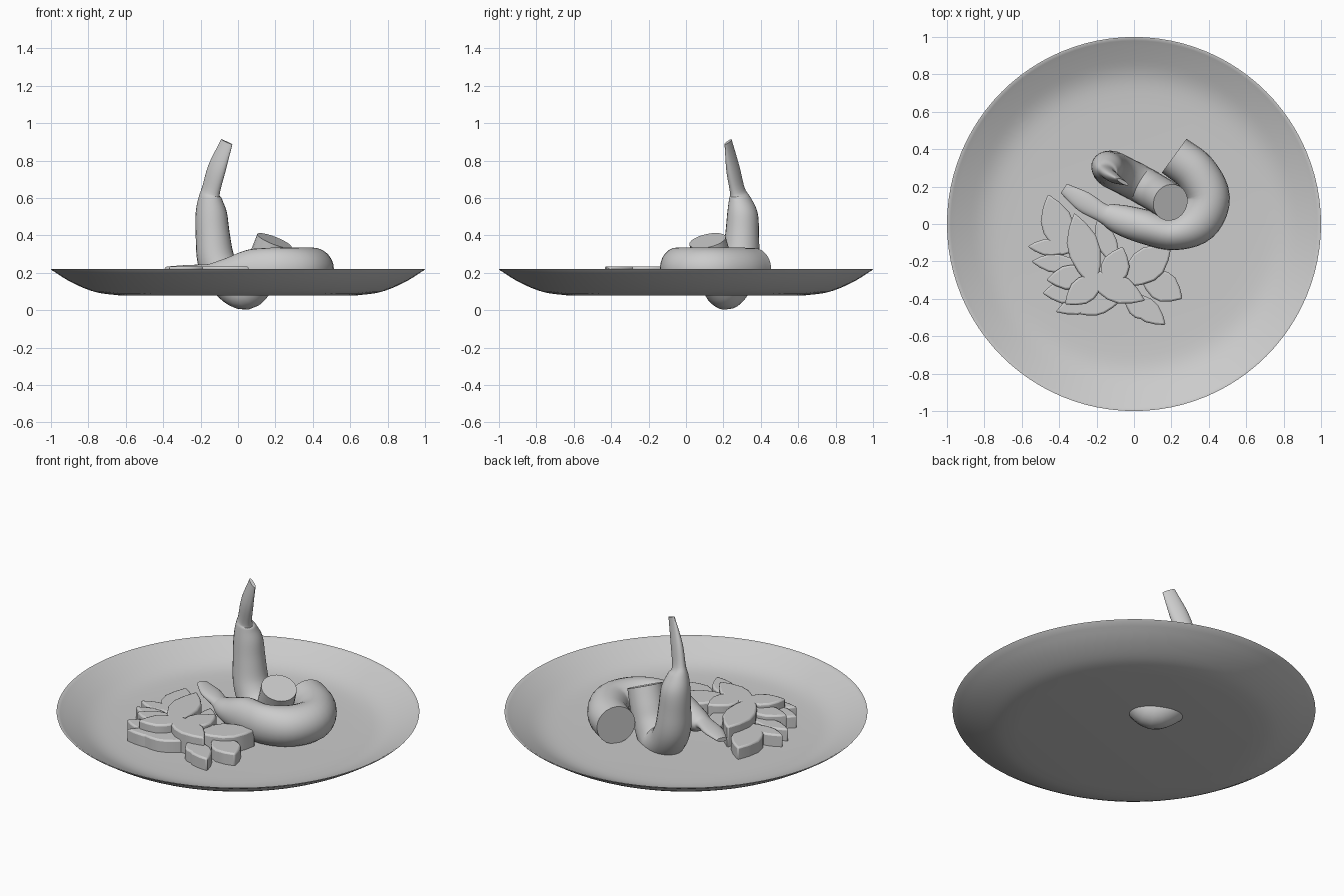
import bpy, bmesh
from math import sin, cos, pi, radians
from mathutils import Vector

if "Cube" in bpy.data.objects:
    bpy.data.objects.remove(bpy.data.objects["Cube"])

grey = bpy.data.materials.new("light_grey")
grey.use_nodes = True
colour = (0.6, 0.6, 0.6, 1)
grey.diffuse_color = colour
grey.node_tree.nodes["Principled BSDF"].inputs["Base Color"].default_value = colour


def finish(bm, name, angle=40):
    bmesh.ops.recalc_face_normals(bm, faces=bm.faces)
    mesh = bpy.data.meshes.new(name)
    bm.to_mesh(mesh)
    bm.free()
    mesh.materials.append(grey)
    ob = bpy.data.objects.new(name, mesh)
    bpy.context.collection.objects.link(ob)
    bpy.ops.object.select_all(action="DESELECT")
    ob.select_set(True)
    bpy.context.view_layer.objects.active = ob
    bpy.ops.object.shade_smooth_by_angle(angle=radians(angle))
    return ob


def spline(rows, steps):
    """Catmull-Rom interpolation through rows of equal length."""
    rows = [Vector(r) for r in rows]
    pts = [rows[0] * 2 - rows[1]] + rows + [rows[-1] * 2 - rows[-2]]
    out = []
    for a, b, c, d in zip(pts, pts[1:], pts[2:], pts[3:]):
        for k in range(steps):
            t = k / steps
            out.append((b * 2 + (c - a) * t + (a * 2 - b * 5 + c * 4 - d) * t**2
                        + (b * 3 - a - c * 3 + d) * t**3) / 2)
    return out + [rows[-1]]


def tube(name, rows, normal, steps=5, sides=24):
    """Sweep an ellipse along rows of x, y, z, in-plane radius, normal radius."""
    path = spline(rows, steps)
    pos = [Vector(p[:3]) for p in path]
    up = Vector(normal).normalized()
    bm = bmesh.new()
    rings = []
    for i, p in enumerate(path):
        t = pos[min(i + 1, len(pos) - 1)] - pos[max(i - 1, 0)]
        side = up.cross(t).normalized()
        rings.append([bm.verts.new(pos[i] + side * p[3] * cos(2 * pi * k / sides)
                                   + up * p[4] * sin(2 * pi * k / sides))
                      for k in range(sides)])
    for r, s in zip(rings, rings[1:]):
        for k in range(sides):
            n = (k + 1) % sides
            bm.faces.new((r[k], r[n], s[n], s[k]))
    bm.faces.new(rings[0])
    bm.faces.new(rings[-1])
    return finish(bm, name)


def leaf(name, base, tip, width, top):
    """Pointed leaf slab with softened edges."""
    b, t = Vector(base), Vector(tip)
    axis = t - b
    across = Vector((-axis.y, axis.x)).normalized() * width / 2
    half = [(0, .35), (.2, .75), (.42, 1), (.62, .95), (.82, .55)]
    edge = [b + axis * u + across * w for u, w in half] + [t]
    edge += [b + axis * u - across * w for u, w in reversed(half)]
    bm = bmesh.new()
    face = bm.faces.new([bm.verts.new((p.x, p.y, top)) for p in edge])
    low = bmesh.ops.extrude_face_region(bm, geom=[face])["geom"]
    for v in low:
        if isinstance(v, bmesh.types.BMVert):
            v.co.z = 0.1
    ob = finish(bm, name)
    bevel = ob.modifiers.new("soft_edge", "BEVEL")
    bevel.width = 0.01
    bevel.segments = 2
    bevel.limit_method = "ANGLE"
    bevel.angle_limit = radians(60)


# Plate: revolved thin shell
under = [(.64, .08), (.74, .092), (.82, .117), (.91, .16), (.995, .214)]
inside = [(.98, .213), (.9, .172), (.82, .136), (.74, .118), (.62, .112)]
profile = [(0, .08)] + spline(under, 3) + [Vector((1, .22)), Vector((.992, .22))]
profile += spline(inside, 3) + [(0, .112)]
bm = bmesh.new()
verts = [bm.verts.new((p[0], 0, p[1])) for p in profile]
edges = [bm.edges.new(pair) for pair in zip(verts, verts[1:])]
bmesh.ops.spin(bm, geom=verts + edges, cent=(0, 0, 0), axis=(0, 0, 1),
               angle=2 * pi, steps=96, use_duplicate=False)
bmesh.ops.remove_doubles(bm, verts=bm.verts, dist=0.0005)
finish(bm, "plate")

# Lying shrimp: hook-shaped body narrowing to a flat tail
tube("lying_shrimp", [
    (.215, .365, .22, .112, .112), (.33, .275, .22, .115, .115),
    (.398, .14, .22, .115, .115), (.34, .01, .22, .115, .115),
    (.21, -.05, .22, .09, .115), (.06, -.015, .215, .092, .11),
    (-.06, .02, .205, .082, .075), (-.13, .045, .205, .065, .05),
    (-.17, .06, .215, .05, .03), (-.27, .12, .22, .055, .022),
    (-.375, .19, .222, .03, .012)], (0, 0, 1))

# Standing shrimp: bent through the plate, tail pointing up
tube("standing_shrimp", [
    (.195, .115, .372, .098, .1), (.16, .14, .28, .1, .1),
    (.115, .167, .185, .1, .1), (.04, .21, .105, .103, .1),
    (-.055, .26, .16, .1, .1), (-.115, .29, .26, .1, .1),
    (-.135, .3, .4, .092, .09), (-.143, .302, .52, .085, .08),
    (-.148, .288, .6, .065, .055), (-.145, .275, .64, .054, .035),
    (-.112, .25, .76, .053, .028), (-.06, .225, .9, .037, .01)], (.5, .87, 0))

# Garnish: overlapping leaves in a low and a high layer
low, mid, high = .185, .212, .235
leaves = [
    ((-.36, -.16), (-.46, .16), .17, low), ((-.34, -.13), (-.57, -.12), .09, low),
    ((-.3, -.22), (-.55, -.2), .1, low), ((-.22, -.27), (-.47, -.3), .13, mid),
    ((-.24, -.35), (-.49, -.37), .13, low), ((-.15, -.38), (-.42, -.47), .11, low),
    ((-.08, -.4), (-.3, -.48), .09, low), ((-.03, -.38), (.17, -.54), .12, low),
    ((.05, -.27), (.26, -.4), .16, low), ((-.1, -.2), (-.2, .02), .11, low),
    ((-.04, -.38), (.1, -.51), .12, low), ((-.22, -.31), (-.32, .06), .17, high),
    ((-.17, -.28), (-.37, -.43), .14, high), ((-.24, -.28), (.06, -.41), .15, high),
    ((-.05, -.31), (.2, -.12), .18, mid), ((-.14, -.34), (-.06, -.12), .15, high)]
for i, spec in enumerate(leaves):
    leaf(f"garnish_leaf_{i + 1}", *spec)
